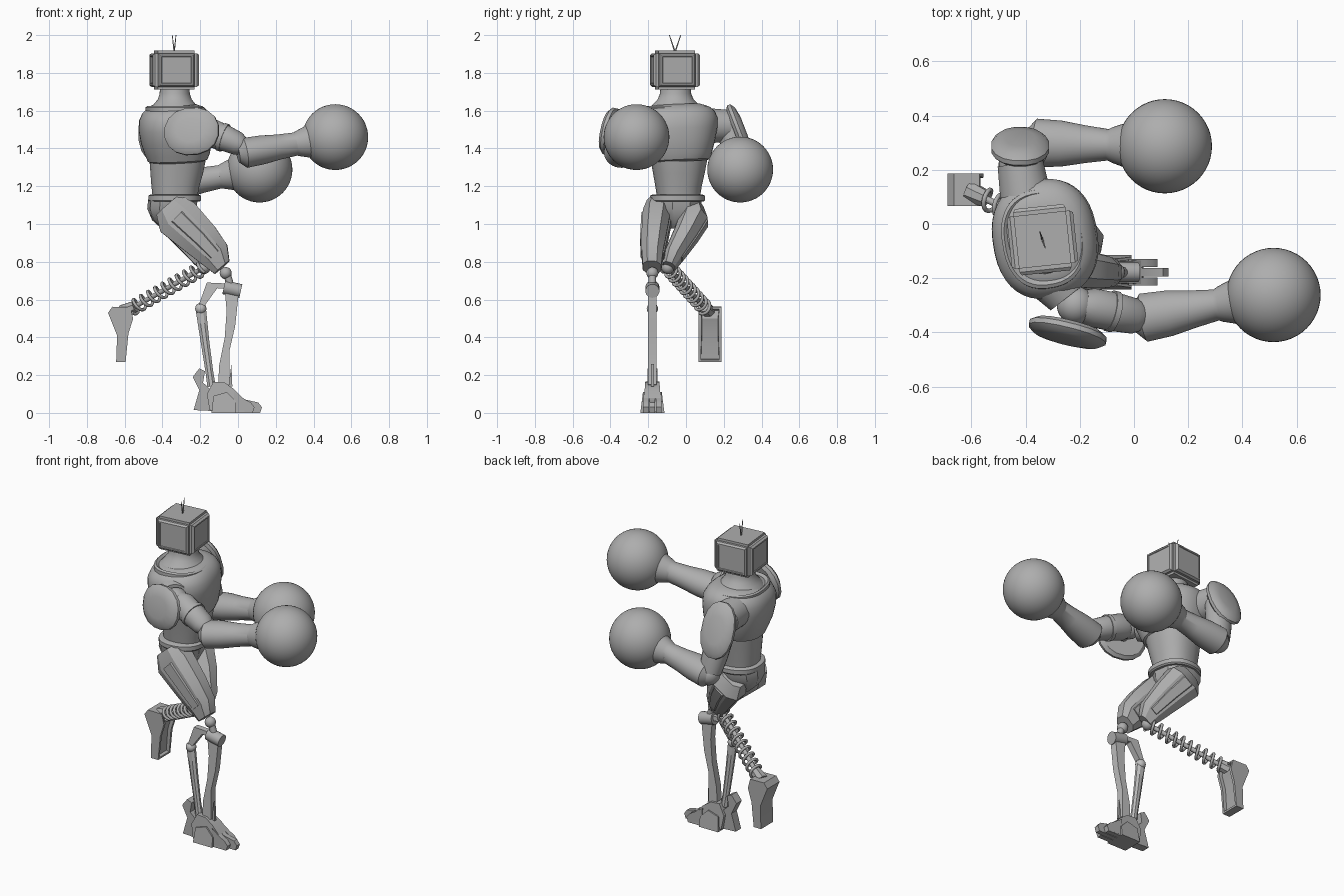
import bpy, bmesh, math
from mathutils import Vector, Matrix

if "Cube" in bpy.data.objects:
    bpy.data.objects.remove(bpy.data.objects["Cube"], do_unlink=True)


def material(name, v):
    m = bpy.data.materials.new(name)
    m.use_nodes = True
    m.diffuse_color = (v, v, v, 1)
    m.node_tree.nodes["Principled BSDF"].inputs["Base Color"].default_value = (v, v, v, 1)
    return m


GREY = material("mid grey", 0.42)
PALE = material("pale grey", 0.52)
parts = []


def finish(name, bm, mat=GREY):
    bmesh.ops.recalc_face_normals(bm, faces=bm.faces)
    mesh = bpy.data.meshes.new(name)
    bm.to_mesh(mesh)
    bm.free()
    mesh.materials.append(mat)
    ob = bpy.data.objects.new(name, mesh)
    bpy.context.collection.objects.link(ob)
    parts.append(ob)
    return ob


def loft(name, rings, n=32, hint=(0, 1, 0), power=2.0, mat=GREY):
    """Skin rings (x, y, z, radius along hint, radius across it)."""
    bm = bmesh.new()
    d = (Vector(rings[-1][:3]) - Vector(rings[0][:3])).normalized()
    u = Vector(hint)
    u = (u - d * u.dot(d)).normalized()
    v = d.cross(u)
    loops = []
    for x, y, z, ru, rv in rings:
        loop = []
        for i in range(n):
            a = math.tau * (i + 0.5) / n
            c, s = math.cos(a), math.sin(a)
            c = math.copysign(abs(c) ** (2 / power), c)
            s = math.copysign(abs(s) ** (2 / power), s)
            loop.append(bm.verts.new(Vector((x, y, z)) + u * c * ru + v * s * rv))
        loops.append(loop)
    for a, b in zip(loops, loops[1:]):
        for i in range(n):
            j = (i + 1) % n
            bm.faces.new((a[i], a[j], b[j], b[i]))
    bm.faces.new(loops[0])
    bm.faces.new(loops[-1])
    return finish(name, bm, mat)


def rod(name, a, b, ra, rb=None, n=16, mat=GREY):
    rb = ra if rb is None else rb
    d = Vector(b) - Vector(a)
    hint = (1, 0, 0) if abs(d.y) > abs(d.x) else (0, 1, 0)
    return loft(name, [(*a, ra, ra), (*b, rb, rb)], n, hint, mat=mat)


def ball(name, c, r, mat=GREY, seg=32):
    bm = bmesh.new()
    bmesh.ops.create_uvsphere(bm, u_segments=seg, v_segments=seg // 2, radius=r,
                              matrix=Matrix.Translation(c))
    return finish(name, bm, mat)


def prism(name, profile, y, half, mat=GREY, taper=0, recess=None):
    """Extrude a side profile (x, z) across y, narrowing with height, optionally recessing faces."""
    bm = bmesh.new()
    rows = [[bm.verts.new((x, y + s * half * (1 - taper * z), z)) for x, z in profile]
            for s in (-1, 1)]
    bm.faces.new(rows[0])
    bm.faces.new(rows[1])
    for i in range(len(profile)):
        j = (i + 1) % len(profile)
        bm.faces.new((rows[0][i], rows[0][j], rows[1][j], rows[1][i]))
    bmesh.ops.recalc_face_normals(bm, faces=bm.faces)
    if recess:
        bm.normal_update()
        chosen = [f for f in bm.faces if f.normal.dot(Vector(recess)) > 0.9]
        bmesh.ops.inset_region(bm, faces=chosen, thickness=0.016)
        bmesh.ops.inset_region(bm, faces=chosen, thickness=0.002, depth=-0.02)
    return finish(name, bm, mat)


# Box head with a tapered, lightly framed panel on every side, and two antennae
bm = bmesh.new()
bmesh.ops.create_cube(bm, size=1, matrix=Matrix.Diagonal((0.222, 0.222, 0.205, 1)))
bmesh.ops.bevel(bm, geom=bm.edges[:], offset=0.014, segments=2, affect='EDGES')
bm.normal_update()
sides = [f for f in bm.faces if f.calc_area() > 0.02 and abs(f.normal.z) < 0.5]
bmesh.ops.inset_individual(bm, faces=sides, thickness=0.012, depth=0.012)
bmesh.ops.inset_individual(bm, faces=sides, thickness=0.012)
bmesh.ops.inset_individual(bm, faces=sides, thickness=0.003, depth=-0.004)
bm.transform(Matrix.Translation((-0.338, -0.058, 1.815)) @ Matrix.Rotation(math.radians(6), 4, 'Z'))
finish("box_head", bm)
for side in (-1, 1):
    rod("antenna", (-0.338, -0.058, 1.91), (-0.338 - side * 0.01, -0.058 + side * 0.03, 2.0),
        0.004, 0.002, 6)

# Neck, chest shell, abdomen, belt and pelvis
TURN = (math.cos(0.16), math.sin(0.16), 0)
nx, ny = -0.335, -0.055
loft("neck", [(nx, ny, 1.6, .14, .15), (nx, ny, 1.635, .11, .12), (nx, ny, 1.66, .09, .095),
              (nx, ny, 1.69, .08, .083), (nx, ny, 1.73, .078, .08)], hint=TURN)
loft("chest_shell", [(-.32, -.04, 1.325, .13, .14), (-.32, -.04, 1.335, .155, .16),
                     (-.32, -.04, 1.365, .168, .175), (-.325, -.048, 1.43, .185, .2),
                     (-.328, -.053, 1.5, .194, .218), (-.33, -.055, 1.555, .19, .221),
                     (-.332, -.055, 1.59, .172, .205), (-.332, -.055, 1.613, .148, .178),
                     (-.333, -.055, 1.63, .11, .13)], 40, TURN, 2.4)
loft("collar_ring", [(nx, ny, 1.58, .15, .185), (nx, ny, 1.617, .152, .183),
                     (nx, ny, 1.624, .142, .17), (nx, ny, 1.61, .125, .15)], 40, TURN, 2.4)
loft("abdomen", [(-.335, -.04, 1.14, .118, .113), (-.333, -.04, 1.2, .126, .122),
                 (-.325, -.038, 1.28, .14, .138), (-.32, -.038, 1.345, .148, .15)], hint=TURN, power=2.3)
loft("belt", [(-.336, -.045, 1.118, .13, .138), (-.336, -.045, 1.125, .138, .145),
              (-.336, -.045, 1.15, .138, .145), (-.336, -.045, 1.157, .125, .13)], hint=TURN, power=2.3)
loft("pelvis", [(-.345, -.045, 1.13, .13, .13), (-.35, -.045, 1.08, .13, .125),
                (-.35, -.045, 1.02, .105, .085), (-.345, -.045, .975, .06, .045)], 10, TURN, 2.4)


# Shoulder plates, shallow shells stacked along their outward direction
def plate(name, centre, normal, along, across):
    c, n = Vector(centre), Vector(normal).normalized()
    steps = [(-.025, .85), (-.01, 1), (.008, 1), (.025, .85), (.035, .5)]
    loft(name, [(*(c + n * t), along * k, across * k) for t, k in steps], 16, (1, 0, 0), 2.2)


plate("right_shoulder_plate", (-.245, -.4, 1.49), (-.25, -1, .22), .148, .128)
plate("left_shoulder_plate", (-.42, .285, 1.48), (0, .93, .36), .108, .165)

# Right arm
rod("right_shoulder_socket", (-.3, -.2, 1.5), (-.245, -.27, 1.5), .1, .08, 24)
ball("right_shoulder_joint", (-.215, -.3, 1.505), .07)
rod("right_plate_pin", (-.22, -.3, 1.5), (-.24, -.4, 1.49), .035)
loft("right_upper_arm", [(-.21, -.3, 1.505, .055, .06), (-.16, -.308, 1.488, .072, .078),
                         (-.07, -.325, 1.455, .072, .07), (.0, -.34, 1.425, .066, .062),
                         (.03, -.345, 1.41, .05, .045)], 20)
rod("right_arm_band", (-.09, -.32, 1.462), (-.07, -.325, 1.455), .077, n=20)

# Left arm
rod("left_shoulder_socket", (-.4, .1, 1.52), (-.42, .225, 1.52), .095, .085, 24)
ball("left_shoulder_joint", (-.42, .22, 1.51), .08)
loft("left_upper_arm", [(-.42, .225, 1.51, .065, .075), (-.41, .25, 1.43, .07, .08),
                        (-.39, .275, 1.31, .068, .075), (-.375, .295, 1.22, .06, .065)], 20)
ball("left_elbow", (-.365, .297, 1.2), .065)


# Forearms flaring into round gloves, given from the glove backwards
def forearm(side, glove, elbow):
    g, e = Vector(glove), Vector(elbow)
    steps = [(0, .05, .045), (.07, .09, .08), (.25, .085, .077), (.42, .07, .067), (.59, .058, .062),
             (.62, .066, .068), (.7, .08, .082), (.8, .105, .105)]
    loft(side + "_forearm", [(*e.lerp(g, t), a, b) for t, a, b in steps])
    ball(side + "_glove", glove, .174, seg=48)


forearm("right", (.515, -.262, 1.46), (.0, -.352, 1.37))
forearm("left", (.114, .287, 1.288), (-.395, .3, 1.195))


# Faceted thighs with a raised armour strip
def thigh(side, rings):
    loft(side + "_thigh", rings, 8, power=2.6)
    strip = [(x, y, z, ru * 1.1, rv * .5) for x, y, z, ru, rv in rings[1:-1]]
    loft(side + "_thigh_strip", strip, 8, power=3)


thigh("right", [(-.37, -.145, 1.1, .065, .085), (-.32, -.155, 1.035, .078, .125),
                (-.2, -.17, .92, .07, .108), (-.12, -.178, .835, .06, .088),
                (-.085, -.18, .77, .052, .055)])
thigh("left", [(-.36, .04, 1.09, .058, .08), (-.32, .045, 1.03, .076, .115),
               (-.25, .0, .94, .064, .1), (-.175, -.065, .83, .05, .075),
               (-.155, -.09, .775, .035, .045)])

# Right lower leg: knee, hinge, two struts
Y = -.178
ball("right_knee", (-.065, Y, .74), .032, seg=20)
rod("right_knee_post", (-.06, Y, .74), (-.035, Y, .66), .02)
rod("right_knee_hinge", (-.075, Y, .665), (.015, Y, .645), .037, n=18)
prism("knee_link", [(-.165, .69), (-.06, .685), (-.05, .655), (-.11, .66), (-.175, .57), (-.21, .565)],
      Y, .018, PALE)
ball("rear_strut_joint", (-.197, Y, .552), .03, PALE, 20)
loft("rear_strut", [(-.197, Y, .55, .02, .03), (-.175, Y, .38, .018, .025),
                    (-.152, Y, .22, .016, .022), (-.14, Y, .14, .02, .024)], 8, mat=PALE)
prism("front_strut", [(-.07, .65), (.005, .645), (-.015, .46), (-.045, .33), (-.045, .15),
                      (-.105, .14), (-.1, .25), (-.07, .4), (-.06, .54)], Y, .022, PALE)
prism("shin_spike", [(-.05, .14), (-.035, .26), (-.03, .14)], Y, .008)

# Right foot: instep, heel spur and three converging toes
prism("right_instep", [(-.15, .015), (-.165, .1), (-.13, .165), (-.07, .16), (-.02, .125),
                       (.03, .075), (.035, .005), (-.1, .005)], Y, .05, taper=1.5)
prism("right_foot_sides", [(-.14, 0), (-.13, .09), (-.06, .11), (-.01, .06), (-.01, 0)], Y, .064,
      taper=2)
prism("right_heel_spur", [(-.235, .015), (-.205, .12), (-.24, .19), (-.205, .235), (-.175, .22),
                          (-.185, .16), (-.12, .1), (-.13, .01)], Y, .026)
for k in (-1, 0, 1):
    tip = .127 - abs(k) * .04
    prism("right_toe", [(-.02, 0), (-.02, .11), (.04, .07), (tip - .02, .055), (tip, .03),
                        (tip - .01, 0)], Y + k * .034, .015)

# Left lower leg: coil spring around a rod
a, b = Vector((-.18, -.095, .77)), Vector((-.56, .1, .555))
d = (b - a).normalized()
u = d.orthogonal().normalized()
v = d.cross(u)
curve = bpy.data.curves.new("coil_spring", 'CURVE')
curve.dimensions = '3D'
curve.bevel_depth = .0085
curve.bevel_resolution = 2
curve.use_fill_caps = True
TURNS, STEP = 10, 18
line = curve.splines.new('POLY')
line.points.add(TURNS * STEP)
for i, p in enumerate(line.points):
    t = math.tau * i / STEP
    q = a.lerp(b, i / (TURNS * STEP)) + (u * math.cos(t) + v * math.sin(t)) * .037
    p.co = (*q, 1)
curve.materials.append(GREY)
bpy.context.collection.objects.link(bpy.data.objects.new("coil_spring", curve))
rod("spring_core", a, b, .013)
ball("left_knee", a, .035, seg=20)
rod("left_ankle", b - d * .02, (-.61, .122, .535), .032, .04, 8)

# Left foot, hanging toe down with a recessed sole
prism("left_foot", [(-.688, .53), (-.665, .562), (-.57, .56), (-.555, .5), (-.58, .42),
                    (-.595, .27), (-.645, .27), (-.64, .41)], .127, .06, recess=(1, 0, 0))

# Smooth shading with sharp creases kept
bpy.ops.object.select_all(action='DESELECT')
for ob in parts:
    ob.select_set(True)
bpy.context.view_layer.objects.active = parts[0]
bpy.ops.object.shade_smooth_by_angle(angle=math.radians(32))
